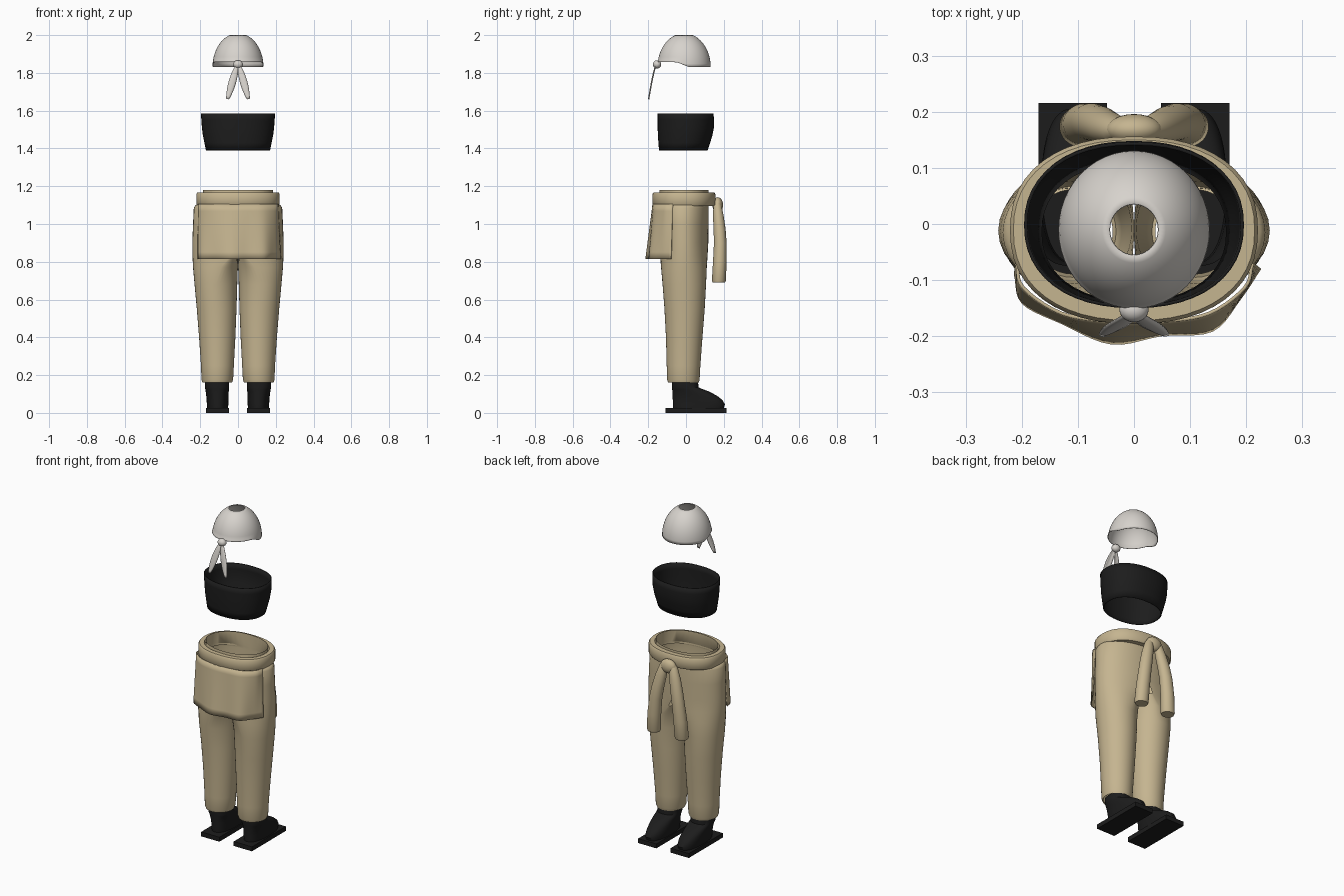
import bpy, bmesh, math
from mathutils import Vector

if "Cube" in bpy.data.objects:
    bpy.data.objects.remove(bpy.data.objects["Cube"])


def material(name, rgb):
    m = bpy.data.materials.new(name)
    m.use_nodes = True
    m.diffuse_color = (*rgb, 1)
    bsdf = next(n for n in m.node_tree.nodes if n.type == 'BSDF_PRINCIPLED')
    bsdf.inputs["Base Color"].default_value = (*rgb, 1)
    bsdf.inputs["Roughness"].default_value = 0.8
    return m


beige = material("beige cloth", (0.56, 0.46, 0.28))
black = material("black cloth", (0.012, 0.012, 0.012))
white = material("off white cloth", (0.68, 0.65, 0.61))


def finish(name, bm, mat, thick=0, mirror=False, angle=40):
    bmesh.ops.recalc_face_normals(bm, faces=bm.faces)
    me = bpy.data.meshes.new(name)
    bm.to_mesh(me)
    bm.free()
    me.materials.append(mat)
    ob = bpy.data.objects.new(name, me)
    bpy.context.collection.objects.link(ob)
    if mirror:
        mod = ob.modifiers.new("Mirror", 'MIRROR')
        mod.use_clip = True
        mod.merge_threshold = 0.0005
    if thick:
        mod = ob.modifiers.new("Thickness", 'SOLIDIFY')
        mod.thickness = thick
        mod.offset = -1
    bpy.ops.object.select_all(action='DESELECT')
    ob.select_set(True)
    bpy.context.view_layer.objects.active = ob
    bpy.ops.object.shade_smooth_by_angle(angle=math.radians(angle))
    return ob


def bridge(bm, rings, closed=True, skip=None):
    """Join rows of points with quads; skip(row, column) leaves faces out."""
    rows = [[bm.verts.new(p) for p in r] for r in rings]
    n = len(rows[0])
    for i in range(len(rows) - 1):
        for j in range(n if closed else n - 1):
            if skip and skip(i, j):
                continue
            k = (j + 1) % n
            bm.faces.new((rows[i][j], rows[i][k], rows[i + 1][k], rows[i + 1][j]))
    return rows


def oval(z, cx, rx, y0, y1, n=48, p=1.0):
    """Oval ring between y0 and y1; p below 1 squares it off."""
    pts = []
    for i in range(n):
        a = math.tau * i / n
        c, s = math.cos(a), math.sin(a)
        pts.append(Vector((cx + rx * math.copysign(abs(c) ** p, c),
                           (y0 + y1) / 2 + (y1 - y0) / 2 * math.copysign(abs(s) ** p, s), z)))
    return pts


def tube(name, mat, levels, p=1.0, caps=(), loop=False, **kw):
    bm = bmesh.new()
    rings = [oval(*lv, p=p) for lv in levels]
    rows = bridge(bm, rings + rings[:1] if loop else rings)
    for c in caps:
        bm.faces.new(rows[c])
    if loop:
        bmesh.ops.remove_doubles(bm, verts=bm.verts, dist=0.0001)
    return finish(name, bm, mat, **kw)


def ball(name, mat, centre, radii):
    bm = bmesh.new()
    bmesh.ops.create_uvsphere(bm, u_segments=24, v_segments=14, radius=1)
    for v in bm.verts:
        v.co = Vector(centre) + Vector(a * b for a, b in zip(v.co, radii))
    return finish(name, bm, mat)


# Cap: open dome with a hole in the crown and a rim raised at the front
bm = bmesh.new()
rings = []
for k in range(13):
    f = k / 12
    a = f * math.radians(71)
    w = math.cos(a)
    ring = oval(0, 0, 0.135 * w, -0.01 - 0.141 * w, -0.01 + 0.141 * w)
    for v in ring:
        t = min(1, max(0, (0.03 - v.y) / 0.09))
        low = 1.83 + 0.027 * t * t * (3 - 2 * t) if k == 0 else 1.83
        base = 1.83 + (low - 1.83) * (1 - f)
        v.z = base + (2.0 - base) * math.sin(a) / math.sin(math.radians(71))
    if k == 1:
        for v, u in zip(ring, rings[0]):
            v.z = max(v.z, u.z + 0.006)
    rings.append(ring)
bridge(bm, rings)
finish("cap", bm, white, thick=0.003)

# Cap knot and its two leaf-shaped tails
ball("cap_knot", white, (0, -0.153, 1.845), (0.026, 0.022, 0.022))
bm = bmesh.new()
rows = []
for k in range(13):
    f = k / 12
    half = 0.004 + 0.016 * math.sin(math.pi * min(1, f * 0.88 + 0.06)) ** 0.8
    c = Vector((0.005 + 0.05 * f, -0.157 - 0.04 * f ** 0.7, 1.84 - 0.178 * f))
    across = Vector((0.96, 0, 0.27))
    rows.append([c + across * half * s + Vector((0, -0.004 * (1 - s * s), 0)) for s in (-1, -0.5, 0, 0.5, 1)])
bridge(bm, rows, closed=False)
finish("cap_tails", bm, white, thick=0.003, mirror=True)

# Chest band: open oval tube
tube("chest_band", black, [
    (1.39, 0, 0.17, -0.143, 0.115), (1.43, 0, 0.178, -0.146, 0.128),
    (1.47, 0, 0.186, -0.149, 0.14), (1.51, 0, 0.191, -0.15, 0.148),
    (1.55, 0, 0.194, -0.15, 0.148), (1.585, 0, 0.196, -0.15, 0.146)], p=0.9, thick=0.006)

# Trousers: half section, round at the leg, open into the hips above the crotch
# height, inner x, outer x, front y, back y, leg roundness
levels = [
    (1.18, 0, 0.185, -0.14, 0.12, 0), (1.11, 0, 0.19, -0.142, 0.12, 0),
    (1.10, 0, 0.225, -0.148, 0.12, 0), (1.085, 0, 0.234, -0.15, 0.12, 0),
    (1.0, 0, 0.238, -0.147, 0.12, 0), (0.9, 0, 0.242, -0.142, 0.118, 0),
    (0.83, 0, 0.241, -0.137, 0.114, 0.3), (0.77, 0.001, 0.238, -0.132, 0.11, 0.75),
    (0.68, 0.004, 0.23, -0.124, 0.106, 1), (0.55, 0.008, 0.218, -0.114, 0.099, 1),
    (0.4, 0.014, 0.206, -0.106, 0.087, 1), (0.25, 0.022, 0.196, -0.102, 0.076, 1),
    (0.175, 0.026, 0.193, -0.1, 0.072, 1), (0.16, 0.032, 0.188, -0.095, 0.067, 1),
    (0.163, 0.038, 0.182, -0.089, 0.061, 1)]
bm = bmesh.new()
rings = []
N = 40
for z, xi, xo, y0, y1, k in levels:
    ring = []
    for i in range(N):
        a = math.tau * i / N - math.pi / 2
        c, s = math.cos(a), math.sin(a)
        y = (y0 + y1) / 2 + (y1 - y0) / 2 * s
        d = xo * max(0, c) ** 0.9
        e = (xi + xo) / 2 + (xo - xi) / 2 * c
        ring.append(Vector((d * (1 - k) + e * k, y, z)))
    rings.append(ring)
bridge(bm, rings, skip=lambda i, j: j >= N // 2 and i < 6)
loose = [v for v in bm.verts if not v.link_faces]
bmesh.ops.delete(bm, geom=loose, context='VERTS')
finish("trousers", bm, beige, mirror=True, angle=60)

# Waistband: thick closed ring
tube("waistband", beige, [
    (1.095, 0, 0.19, -0.146, 0.122), (1.095, 0, 0.215, -0.172, 0.15),
    (1.103, 0, 0.221, -0.178, 0.156), (1.158, 0, 0.221, -0.178, 0.156),
    (1.167, 0, 0.215, -0.172, 0.15), (1.167, 0, 0.19, -0.146, 0.122)], p=0.88, loop=True)

# Front apron: wavy wrapped panel flaring towards the hem
top = [(-0.212, -0.07), (-0.2, -0.115), (-0.13, -0.162), (-0.04, -0.176),
       (0.05, -0.176), (0.135, -0.162), (0.2, -0.115), (0.214, -0.07)]
hem = [(-0.214, -0.09), (-0.2, -0.142), (-0.13, -0.178), (-0.04, -0.215),
       (0.05, -0.2), (0.14, -0.192), (0.19, -0.135), (0.227, -0.08)]


def smooth_path(pts, steps=5):
    p = [Vector(q) for q in pts]
    p = [2 * p[0] - p[1]] + p + [2 * p[-1] - p[-2]]
    out = []
    for i in range(1, len(p) - 2):
        for s in range(steps):
            t = s / steps
            out.append(0.5 * (2 * p[i] + (p[i + 1] - p[i - 1]) * t
                       + (2 * p[i - 1] - 5 * p[i] + 4 * p[i + 1] - p[i + 2]) * t ** 2
                       + (3 * p[i] - p[i - 1] - 3 * p[i + 1] + p[i + 2]) * t ** 3))
    return out + [p[-2]]


bm = bmesh.new()
upper, lower = smooth_path(top), smooth_path(hem)
bridge(bm, [[(*u.lerp(v, k / 8), 1.105 - 0.29 * k / 8) for u, v in zip(upper, lower)]
            for k in range(9)], closed=False)
finish("apron", bm, beige, thick=0.006)

# Back knot and the two hanging sash ends
ball("sash_knot", beige, (0, 0.168, 1.1), (0.05, 0.028, 0.042))
tube("sash_ends", beige, [
    (1.125, 0.026, 0.012, 0.155, 0.175), (1.1, 0.032, 0.024, 0.145, 0.188),
    (1.04, 0.046, 0.033, 0.143, 0.2), (0.97, 0.062, 0.036, 0.146, 0.21),
    (0.9, 0.075, 0.037, 0.148, 0.215), (0.8, 0.087, 0.039, 0.143, 0.215),
    (0.7, 0.093, 0.04, 0.137, 0.211), (0.69, 0.093, 0.036, 0.141, 0.207)],
    caps=(0, -1), mirror=True)

# Shoes: open ankle running down into a long toe
tube("shoes", black, [
    (0.165, 0.111, 0.064, -0.075, 0.064), (0.135, 0.111, 0.064, -0.074, 0.066),
    (0.125, 0.11, 0.063, -0.073, 0.09), (0.112, 0.11, 0.061, -0.072, 0.125),
    (0.09, 0.109, 0.059, -0.071, 0.165), (0.068, 0.108, 0.058, -0.07, 0.193),
    (0.045, 0.108, 0.057, -0.07, 0.206), (0.025, 0.108, 0.055, -0.068, 0.2)],
    p=0.85, caps=(-1,), mirror=True)

# Flat sandal soles
bm = bmesh.new()
bmesh.ops.create_cube(bm, size=1)
for v in bm.verts:
    v.co = Vector((0.109 + v.co.x * 0.122, 0.053 + v.co.y * 0.325, 0.0135 + v.co.z * 0.027))
finish("soles", bm, black, mirror=True)
